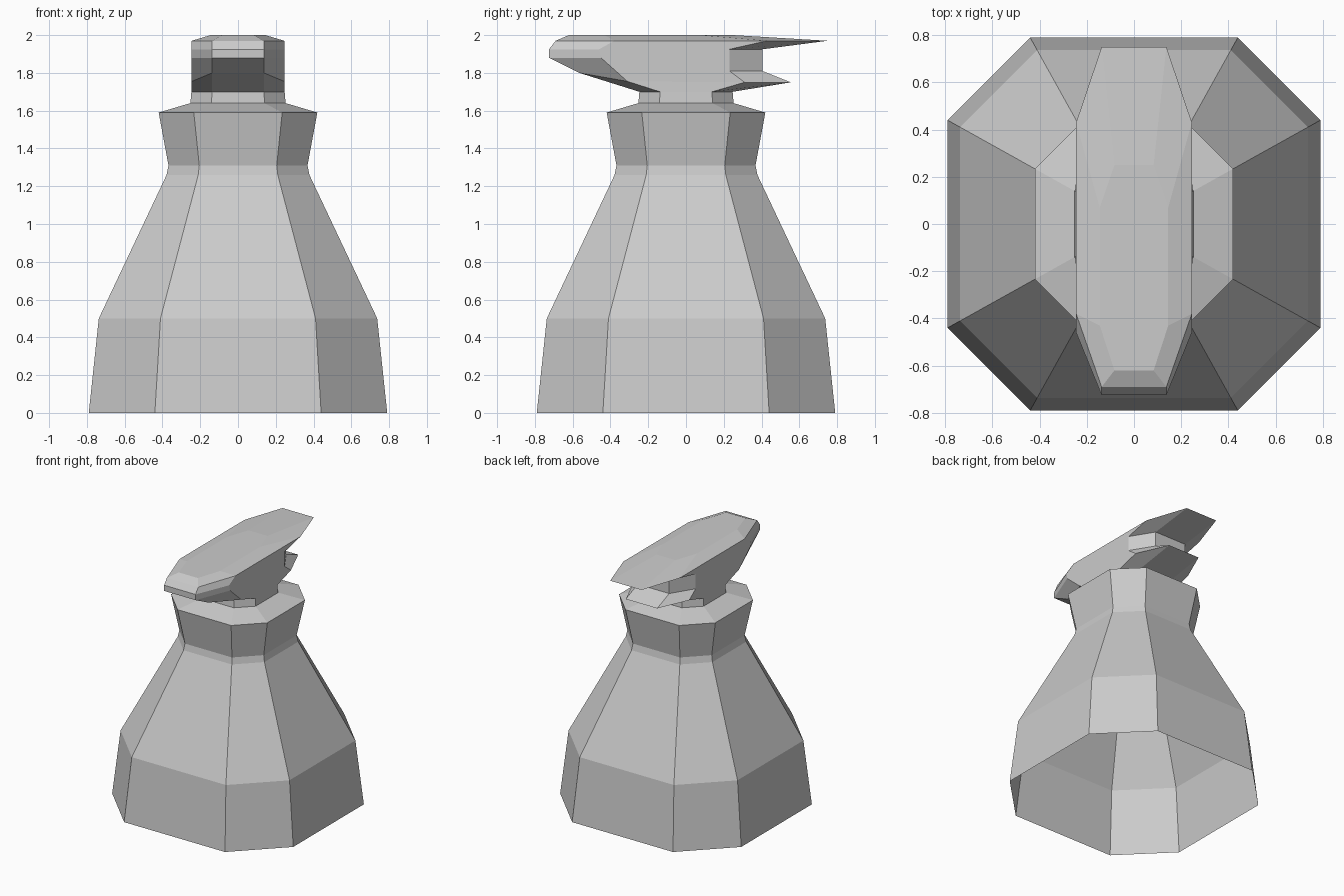
import bpy, bmesh

if "Cube" in bpy.data.objects:
    bpy.data.objects.remove(bpy.data.objects["Cube"])


def ring(xs, xf, front, front_side, back_side, back):
    """Eight-point loop; each station is (y, z), mirrored across x = 0."""
    right = [(xf, *front), (xs, *front_side), (xs, *back_side), (xf, *back)]
    return right + [(-x, y, z) for x, y, z in reversed(right)]


def even_ring(r, z):
    c = r * 0.557
    return ring(r, c, (-r, z), (-c, z), (c, z), (r, z))


def loft(name, rings, cap_bottom=False, cap_top=False):
    bm = bmesh.new()
    loops = [[bm.verts.new(p) for p in r] for r in rings]
    for a, b in zip(loops, loops[1:]):
        for i in range(8):
            j = (i + 1) % 8
            bm.faces.new((a[i], a[j], b[j], b[i]))
    if cap_top:
        bm.faces.new(loops[-1])
    if cap_bottom:
        bm.faces.new(loops[0][::-1])
    mesh = bpy.data.meshes.new(name)
    bm.to_mesh(mesh)
    bm.free()
    obj = bpy.data.objects.new(name, mesh)
    bpy.context.collection.objects.link(obj)
    return obj


# Tapered octagonal body, open underneath, with collar and short neck
profile = [(0.79, 0), (0.737, 0.5), (0.378, 1.26), (0.368, 1.31),
           (0.42, 1.59), (0.252, 1.64), (0.247, 1.70)]
loft("body", [even_ring(r, z) for r, z in profile])

# Slanted head with a swept top plate, a rear notch and a rear lower point
loft("head", [
    even_ring(0.247, 1.70),
    ring(0.245, 0.137, (-0.565, 1.80), (-0.31, 1.755), (0.31, 1.75), (0.555, 1.75)),
    ring(0.245, 0.137, (-0.725, 1.88), (-0.45, 1.88), (0.23, 1.81), (0.405, 1.81)),
    ring(0.245, 0.137, (-0.725, 1.925), (-0.46, 1.925), (0.23, 1.925), (0.405, 1.925)),
    ring(0.245, 0.137, (-0.69, 1.97), (-0.38, 1.97), (0.43, 1.97), (0.75, 1.97)),
    ring(0.145, 0.083, (-0.62, 2.0), (-0.43, 2.0), (0.07, 2.0), (0.25, 2.0)),
], cap_top=True)
